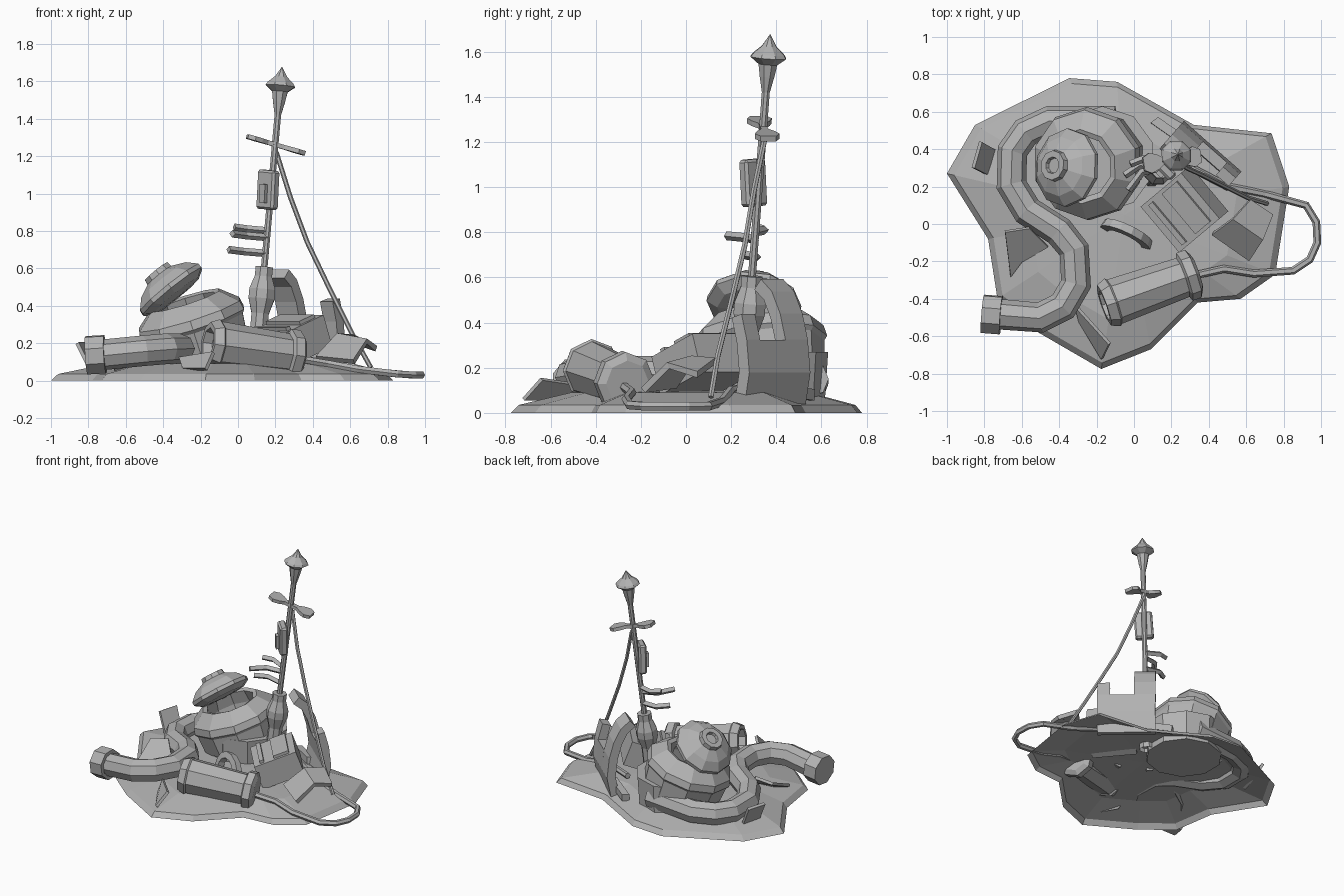
import bpy, bmesh
from math import cos, sin, pi, radians
from mathutils import Vector, Matrix, Euler

cube = bpy.data.objects.get("Cube")
if cube:
    bpy.data.objects.remove(cube)

GREY = (0.45, 0.45, 0.45, 1)
mat = bpy.data.materials.new("plain_grey")
mat.use_nodes = True
mat.diffuse_color = GREY
bsdf = next(n for n in mat.node_tree.nodes if n.type == 'BSDF_PRINCIPLED')
bsdf.inputs["Base Color"].default_value = GREY


def add(name, me):
    me.materials.clear()
    me.materials.append(mat)
    ob = bpy.data.objects.new(name, me)
    bpy.context.collection.objects.link(ob)
    return ob


def mesh(name, verts, faces, thick=0):
    me = bpy.data.meshes.new(name)
    me.from_pydata([tuple(v) for v in verts], [], faces)
    bm = bmesh.new()
    bm.from_mesh(me)
    bmesh.ops.remove_doubles(bm, verts=bm.verts, dist=0.0001)
    bmesh.ops.recalc_face_normals(bm, faces=bm.faces)
    bm.to_mesh(me)
    bm.free()
    ob = add(name, me)
    if thick:
        mod = ob.modifiers.new("thickness", 'SOLIDIFY')
        mod.thickness = thick
        mod.offset = 0
    return ob


def strip(name, pairs, thick):
    """Bent plate through a row of left and right points."""
    mesh(name, [p for pair in pairs for p in pair],
         [(2 * i, 2 * i + 1, 2 * i + 3, 2 * i + 2) for i in range(len(pairs) - 1)], thick)


def lathe(name, profile, origin, axis, n=8):
    """Spin (radius, height) pairs round an axis."""
    rot = Vector((0, 0, 1)).rotation_difference(Vector(axis))
    verts = [Vector(origin) + rot @ Vector((r * cos(2 * pi * (i + .5) / n),
             r * sin(2 * pi * (i + .5) / n), h)) for r, h in profile for i in range(n)]
    faces = [(k * n + i, k * n + (i + 1) % n, (k + 1) * n + (i + 1) % n, (k + 1) * n + i)
             for k in range(len(profile) - 1) for i in range(n)]
    return mesh(name, verts, faces)


def tube(name, pts, r, res=2):
    """Flat-sided tube along a path."""
    cu = bpy.data.curves.new(name, 'CURVE')
    cu.dimensions = '3D'
    cu.bevel_depth = r
    cu.bevel_resolution = res
    cu.use_fill_caps = True
    sp = cu.splines.new('POLY')
    sp.points.add(len(pts) - 1)
    for p, co in zip(sp.points, pts):
        p.co = (*co, 1)
    sp.use_smooth = False
    tmp = bpy.data.objects.new(name + "_path", cu)
    me = bpy.data.meshes.new_from_object(tmp)
    bpy.data.objects.remove(tmp)
    for f in me.polygons:
        f.use_smooth = False
    return add(name, me)


def box(name, size, loc, rot, bevel=0):
    bm = bmesh.new()
    bmesh.ops.create_cube(bm, size=1)
    m = Matrix.LocRotScale(Vector(loc), Euler([radians(a) for a in rot]), Vector(size))
    bmesh.ops.transform(bm, matrix=m, verts=bm.verts)
    if bevel:
        bmesh.ops.bevel(bm, geom=bm.edges[:], offset=bevel, segments=1, affect='EDGES')
    me = bpy.data.meshes.new(name)
    bm.to_mesh(me)
    bm.free()
    return add(name, me)


# Ground mound: open shell in rings, rising to the middle
outline = [(-1, .27), (-.85, .53), (-.345, .78), (-.09, .76), (.32, .53), (.735, .485),
           (.83, .2), (.755, -.27), (.57, -.4), (.34, -.42), (.09, -.67), (-.175, -.775),
           (-.52, -.575), (-.73, -.4), (-.78, -.08)]
n = len(outline)
verts = [(-.05 + (x + .05) * s, .05 + (y - .05) * s, z)
         for s, z in ((1, 0), (.96, .035), (.68, .09)) for x, y in outline] + [(-.05, .05, .1)]
faces = [(k * n + i, k * n + (i + 1) % n, (k + 1) * n + (i + 1) % n, (k + 1) * n + i)
         for k in range(2) for i in range(n)]
faces += [(2 * n + i, 2 * n + (i + 1) % n, 3 * n) for i in range(n)]
mesh("ground_mound", verts, faces)

# Tilted pot with open mouth, its sunken foot and its lid
lathe("pot_body", [(0, .11), (.275, .11), (.29, .25), (.305, .27), (.295, .32),
                   (.2, .4), (.17, .39), (.19, .3), (.18, .2), (0, .2)],
      (-.165, .355, .05), (-.3, -.12, .95), 10)
lathe("pot_foot", [(0, 0), (.27, 0), (.285, .22), (0, .22)], (-.17, .345, .05), (0, 0, 1), 10)
lathe("pot_lid", [(0, -.04), (.16, -.03), (.21, 0), (.21, .025), (.16, .075), (.085, .11),
                  (.08, .14), (.045, .14), (.04, .12), (0, .12)],
      (-.35, .3, .475), (-.62, .1, .77), 10)

# Thick hose winding round the pot, with end collar
tube("thick_hose", [(-.1, .55, .15), (-.45, .55, .125), (-.58, .49, .12), (-.65, .39, .12),
                    (-.655, .21, .125), (-.57, .07, .14), (-.4, -.04, .16), (-.32, -.14, .17),
                    (-.31, -.32, .17), (-.38, -.44, .17), (-.5, -.5, .16),
                    (-.75, -.48, .135)], .082)
lathe("hose_collar", [(0, 0), (.108, 0), (.108, .1), (.08, .1)], (-.81, -.48, .135),
      (1, -.08, .06))

# Lying canister with recessed mouth and flange
lathe("canister", [(0, .05), (.075, .05), (.085, 0), (.115, 0), (.135, .05), (.125, .06),
                   (.11, .45), (.135, .46), (.135, .51), (.1, .53), (0, .53)],
      (-.16, -.435, .2), (.48, .17, -.065))

# Thin cable loop and mast stay
tube("cable_loop", [(.3, -.28, .12), (.48, -.24, .09), (.64, -.265, .06), (.85, -.25, .035),
                    (.94, -.19, .03), (.98, -.1, .03), (.975, .01, .03), (.92, .1, .03),
                    (.7, .16, .05), (.5, .2, .1), (.25, .33, .12)], .021, 1)
tube("mast_stay", [(.205, .35, 1.22), (.28, .3, .98), (.37, .26, .74), (.49, .2, .49),
                   (.61, .14, .25), (.71, .11, .07)], .013, 1)

# Leaning mast with socket and spiked head
lathe("mast", [(.055, .02), (.05, .25), (.05, .32), (.075, .4), (.075, .45), (.05, .52),
               (.05, .57), (.019, .57), (.019, 1.39), (.035, 1.46), (.045, 1.515),
               (.085, 1.545), (.075, 1.56), (.035, 1.595), (0, 1.65)],
      (.09, .25, .04), (.089, .075, 1))

# Mast box with button
box("mast_box", (.13, .055, .21), (.16, .298, 1.02), (0, 4, -45), .012)
box("box_button", (.04, .02, .1), (.135, .268, 1.0), (0, 4, -45))

# Cross arm with paddle ends
a, b = Vector((.05, .32, 1.305)), Vector((.355, .365, 1.215))
side = Vector((-.15, 1, 0)).normalized()
strip("cross_arm", [[a.lerp(b, t) + side * w * s for s in (-1, 1)] for t, w in
                    ((0, .035), (.12, .055), (.25, .04), (.36, .016), (.64, .016),
                     (.75, .04), (.88, .055), (1, .035))], .024)

# Three curved hooks on the mast
for z, tip in ((.81, (-.02, .32)), (.775, (-.03, .18)), (.69, (-.05, .26))):
    x0, y0 = .14 + .089 * (z - .6), .29 + .075 * (z - .6)
    mid = ((x0 + tip[0]) / 2 - .02, (y0 + tip[1]) / 2 + .035)
    tube("mast_hook", [(x0, y0, z - .01), (*mid, z), (*tip, z + .01)], .02, 0)

# Broken curved hull panel behind the mast: tall rib, low web, short rib
along, out = Vector((.75, -.66, 0)), Vector((.66, .75, 0))
curve = [(0, .03), (.03, .18), (.015, .32), (-.015, .43), (-.06, .52), (-.12, .57)]
for name, u0, u1, count in (("tall_rib", -.07, .08, 6), ("panel_web", .08, .25, 3),
                            ("short_rib", .25, .34, 4)):
    strip(name, [[Vector((.28, .46, z)) + along * u + out * d for u in (u0, u1)]
                 for d, z in curve[:count]], .06)
strip("fallen_plank", [[(.09, .54, .08), (.13, .57, .08)], [(.29, .4, .1), (.33, .43, .1)]], .05)

# Tipped machine block with raised bars on its top
block_rot = Matrix.Rotation(radians(-50), 4, 'Z') @ Matrix.Rotation(radians(20), 4, 'X')
angles = (20, 0, -50)
centre = Vector((.27, .08, .215))
box("machine_block", (.32, .3, .18), centre, angles)
for y, w in ((-.09, .03), (.05, .11)):
    box("block_bar", (.28, w, .03), centre + block_rot @ Vector((0, y, .095)), angles)

# Bent metal sheet
strip("bent_sheet", [[(.42, -.05, .12), (.62, -.19, .1)], [(.53, .03, .24), (.69, -.08, .21)],
                     [(.62, .13, .23), (.74, .05, .17)]], .03)

# Half-ring handle
tube("ring_handle", [(-.04 + .11 * cos(t), -.06 - .05 * cos(t) + .03 * sin(t),
                      .09 + .12 * sin(t)) for t in (pi * i / 7 for i in range(8))], .032, 0)

# Scattered shards
shards = {
    "left_shard": [(-.66, -.28, .06), (-.69, -.04, .17), (-.56, -.02, .19), (-.46, -.12, .1),
                   (-.6, -.2, .07)],
    "front_shard": [(-.31, -.44, .12), (-.29, -.52, .06), (-.17, -.72, .06), (-.13, -.64, .15)],
    "rear_shard": [(-.86, .3, .2), (-.79, .265, .06), (-.75, .4, .06), (-.82, .44, .2)],
}
for name, pts in shards.items():
    mesh(name, pts, [tuple(range(len(pts)))], .02)
